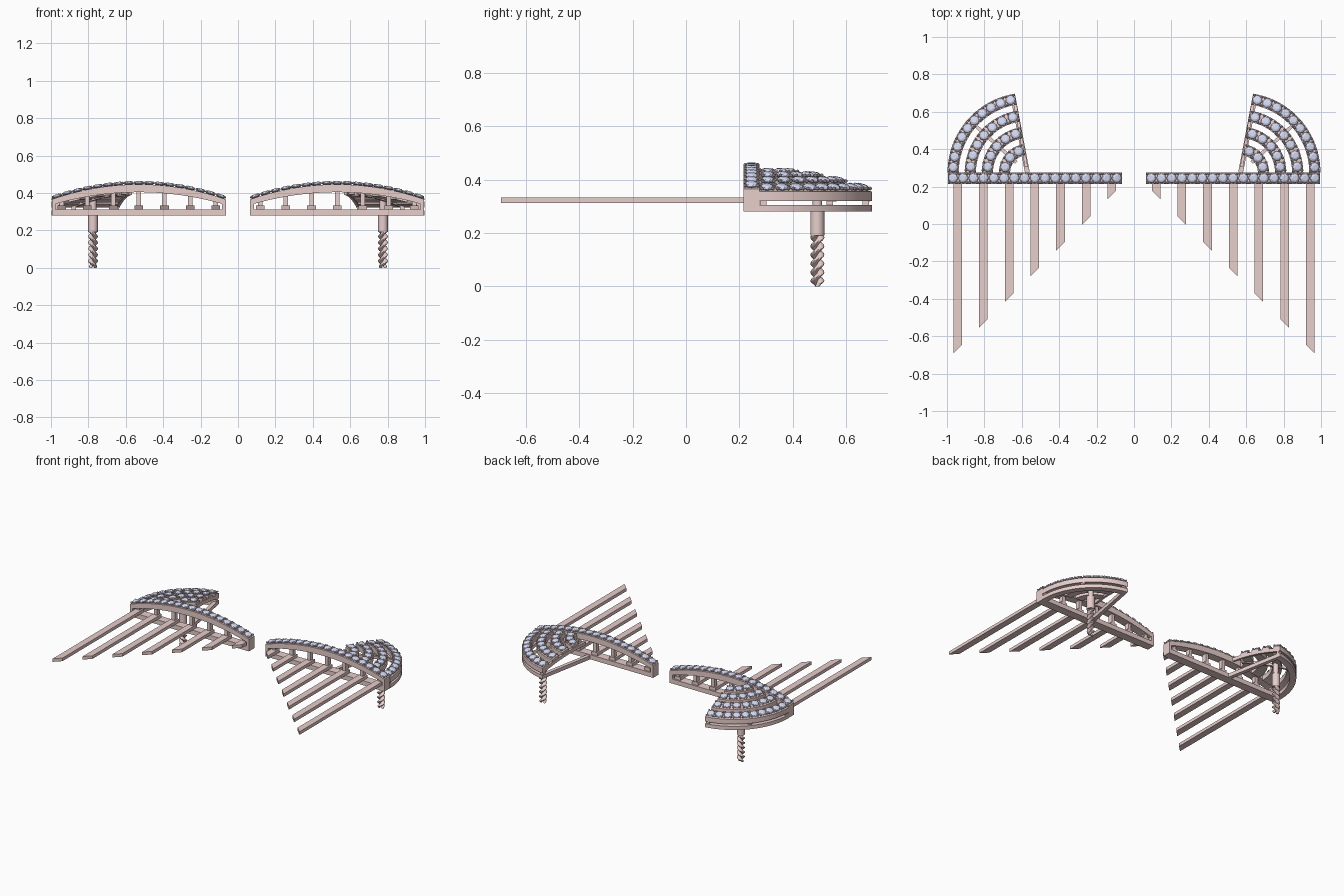
import bpy, bmesh, math
from mathutils import Matrix, Vector

if "Cube" in bpy.data.objects:
    bpy.data.objects.remove(bpy.data.objects["Cube"])

def material(name, color):
    m = bpy.data.materials.new(name)
    m.diffuse_color = color
    m.use_nodes = True
    m.node_tree.nodes["Principled BSDF"].inputs["Base Color"].default_value = m.diffuse_color
    return m

METAL = material("rose_metal", (0.80, 0.62, 0.60, 1))
STONE = material("pale_blue_stone", (0.66, 0.70, 0.90, 1))

def finish(name, bm, mat, smooth=False):
    """Make the object and mirror it into the left-hand piece."""
    bmesh.ops.recalc_face_normals(bm, faces=bm.faces)
    me = bpy.data.meshes.new(name)
    bm.to_mesh(me)
    bm.free()
    me.materials.append(mat)
    ob = bpy.data.objects.new(name, me)
    bpy.context.collection.objects.link(ob)
    if smooth:
        bpy.ops.object.select_all(action='DESELECT')
        ob.select_set(True)
        bpy.context.view_layer.objects.active = ob
        bpy.ops.object.shade_smooth_by_angle(angle=math.radians(35))
    ob.modifiers.new("mirror", 'MIRROR').use_mirror_merge = False
    return ob

def sweep(bm, rings):
    """Bridge equal rings of points and cap both ends."""
    vs = [[bm.verts.new(p) for p in ring] for ring in rings]
    n = len(vs[0])
    for a, b in zip(vs, vs[1:]):
        for i in range(n):
            j = (i + 1) % n
            bm.faces.new((a[i], a[j], b[j], b[i]))
    bm.faces.new(vs[0][::-1])
    bm.faces.new(vs[-1])

def box(bm, x0, x1, y0, y1, z0, z1):
    sweep(bm, [[(x0, y0, z), (x1, y0, z), (x1, y1, z), (x0, y1, z)] for z in (z0, z1)])

# Shared layout
Y0, Y1 = 0.215, 0.275
X0, X1 = 0.065, 0.995
MID, HALF = 0.53, 0.465
CX, CY, R, END = 0.57, 0.275, 0.427, math.radians(81)

def arch_z(x):
    return 0.446 - 0.080 * ((x - MID) / HALF) ** 2

def dome_z(r):
    return 0.430 - 0.075 * (r / R) ** 2

def polar(r, a, z):
    return (CX + r * math.cos(a), CY + r * math.sin(a), z)

# Straight bar: base rail, end walls and arched top
bm = bmesh.new()
box(bm, X0, X1, Y0, Y1, 0.28, 0.312)
box(bm, X0, X0 + 0.02, Y0, Y1, 0.30, 0.362)
box(bm, X1 - 0.02, X1, Y0, Y1, 0.30, 0.362)
rings = []
for i in range(33):
    x = X0 + (X1 - X0) * i / 32
    z = arch_z(x)
    b = z - 0.042 + 0.012 * abs((x - MID) / HALF) ** 2
    rings.append([(x, Y0, b), (x, Y1, b), (x, Y1, z), (x, Y0, z)])
sweep(bm, rings)
finish("arched_bar", bm, METAL, True)

# Seven hanging spikes with slanted tips, and the struts above them
bm = bmesh.new()
st = bmesh.new()
for i in range(7):
    x, tip = 0.095 + 0.1375 * i, 0.178 - 0.1375 * i
    w = 0.046
    sweep(bm, [[(x, tip, z), (x + w, tip - w, z), (x + w, 0.265, z), (x, 0.265, z)]
               for z in (0.312, 0.334)])
    c = x + w / 2
    box(st, c - 0.012, c + 0.012, 0.23, 0.262, 0.305, arch_z(c) - 0.03)
finish("spikes", bm, METAL)
finish("spike_struts", st, METAL)

# Fan: concentric domed bands
def arc_band(bm, r0, r1, zf, depth, n):
    rings = []
    for i in range(n + 1):
        a = END * i / n
        rings.append([polar(r0, a, zf(r0) - depth), polar(r1, a, zf(r1) - depth),
                      polar(r1, a, zf(r1)), polar(r0, a, zf(r0))])
    sweep(bm, rings)

ROWS = [(0.397, 10), (0.305, 7), (0.214, 5), (0.122, 3)]
bm = bmesh.new()
for r, n in ROWS:
    arc_band(bm, r - 0.030, r + 0.030, dome_z, 0.034, 28)
finish("fan_bands", bm, METAL, True)

# Lower rail of the fan with its radial bar, rib and uprights
def radial_bar(bm, r0, r1, a, half, top, depth):
    s = Vector((-math.sin(a), math.cos(a), 0)) * half
    rings = []
    for i in range(9):
        r = r0 + (r1 - r0) * i / 8
        p, q = Vector(polar(r, a, top(r) - depth)), Vector(polar(r, a, top(r)))
        rings.append([p - s, p + s, q + s, q - s])
    sweep(bm, rings)

bm = bmesh.new()
flat = lambda r: 0.306
arc_band(bm, 0.385, R, flat, 0.026, 28)
radial_bar(bm, 0.0, 0.42, END - 0.03, 0.013, flat, 0.026)
radial_bar(bm, 0.03, 0.42, END - 0.02, 0.008, lambda r: dome_z(r) - 0.016, 0.024)
radial_bar(bm, 0.08, 0.42, END * 0.52, 0.009, lambda r: dome_z(r) - 0.022, 0.018)
for a in (0.035, END * 0.5, END - 0.035):
    x, y, z = polar(0.406, a, 0.29)
    box(bm, x - 0.012, x + 0.012, y - 0.012, y + 0.012, z, 0.345)
finish("fan_frame", bm, METAL, True)

# Post: sleeve with a slimmer neck, joined to the frame by a crossbar
PX, PY = 0.775, 0.492
bm = bmesh.new()
for r, z0, z1 in ((0.026, 0.19, 0.285), (0.018, 0.28, 0.375)):
    bmesh.ops.create_cone(bm, cap_ends=True, segments=24, radius1=r, radius2=r,
                          depth=z1 - z0, matrix=Matrix.Translation((PX, PY, (z0 + z1) / 2)))
finish("post_sleeve", bm, METAL, True)

# Two strands twisted together
bm = bmesh.new()
for k in range(2):
    rings = []
    for i in range(61):
        t = i / 60
        a = math.pi * k + t * 3 * math.tau
        off = 0.012
        rad = 0.014 * min(1, 0.55 + 6 * t)
        c = (PX + off * math.cos(a), PY + off * math.sin(a))
        rings.append([(c[0] + rad * math.cos(j * math.tau / 12),
                       c[1] + rad * math.sin(j * math.tau / 12), 0.004 + 0.196 * t - (0.004 if i == 0 else 0))
                      for j in range(12)])
    sweep(bm, rings)
finish("twisted_post", bm, METAL, True)

# Stones: faceted cut gems, each held by four bead prongs
gems, prongs = bmesh.new(), bmesh.new()

def set_gem(pos, along, normal, r):
    along, normal = Vector(along).normalized(), Vector(normal).normalized()
    side = normal.cross(along)
    m = Matrix((along, side, normal)).transposed().to_4x4()
    m.translation = pos
    prof = [(0.15, -0.55, 0), (1, -0.04, 0), (1, 0.04, 0), (0.82, 0.28, 0.5), (0.52, 0.44, 0)]
    sweep(gems, [[m @ Vector((r * s * math.cos((j + tw) * math.tau / 8),
                              r * s * math.sin((j + tw) * math.tau / 8), r * h))
                  for j in range(8)] for s, h, tw in prof])
    for sx in (-1, 1):
        for sy in (-1, 1):
            p = m @ Vector((sx * r * 0.76, sy * r * 0.86, r * 0.12))
            bmesh.ops.create_icosphere(prongs, subdivisions=1, radius=0.0075,
                                       matrix=Matrix.Translation(p))

N = 17
for i in range(N):
    x = X0 + (X1 - X0) * (i + 0.5) / N
    s = -0.16 * (x - MID) / HALF ** 2
    set_gem((x, (Y0 + Y1) / 2, arch_z(x) + 0.006), (1, 0, s), (-s, 0, 1), 0.0275)
for r, n in ROWS:
    for i in range(n):
        a = END * (i + 0.5) / n
        s = -0.15 * r / R ** 2
        set_gem(polar(r, a, dome_z(r) + 0.006), (-math.sin(a), math.cos(a), 0),
                (-s * math.cos(a), -s * math.sin(a), 1), 0.0275)
finish("stones", gems, STONE)
finish("prongs", prongs, METAL)
